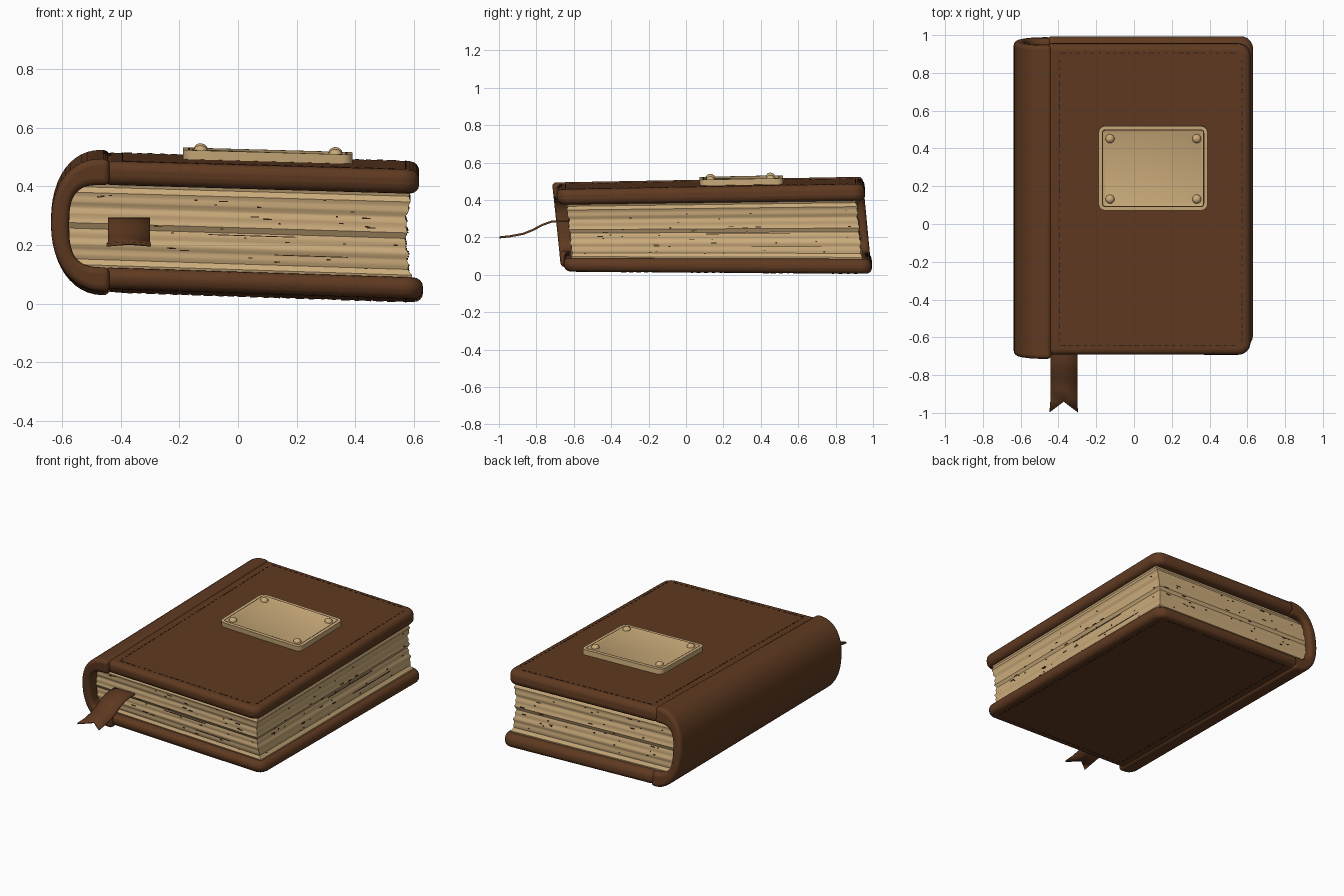
import bpy, bmesh, math, random
from mathutils import Matrix, Vector

random.seed(4)
if "Cube" in bpy.data.objects:
    bpy.data.objects.remove(bpy.data.objects["Cube"], do_unlink=True)


def material(name, rgb):
    m = bpy.data.materials.new(name)
    m.use_nodes = True
    m.diffuse_color = (*rgb, 1)
    m.node_tree.nodes["Principled BSDF"].inputs["Base Color"].default_value = (*rgb, 1)
    return m


LEATHER = material("brown leather", (0.115, 0.042, 0.015))
PAPER = material("cream paper", (0.60, 0.41, 0.20))
BRASS = material("pale brass", (0.58, 0.40, 0.19))
DARK = material("dark seam", (0.035, 0.017, 0.008))

LOW, HIGH = 0.032, 0.485      # outer faces of the two boards


def settle(co):
    """Lean the flat book slightly, as if worn by use."""
    x, y, z = co
    t = (z - LOW) / (HIGH - LOW)
    low, high = -0.033 * x - 0.007 * y, -0.028 * x + 0.018 * y
    return Vector((x, y - 0.1 * (z - 0.05), z + low + (high - low) * t))


def finish(name, bm, mats, bevel=0, lean=True, segments=4):
    bmesh.ops.recalc_face_normals(bm, faces=bm.faces)
    if lean:
        for v in bm.verts:
            v.co = settle(v.co)
    me = bpy.data.meshes.new(name)
    bm.to_mesh(me)
    bm.free()
    for m in mats:
        me.materials.append(m)
    ob = bpy.data.objects.new(name, me)
    bpy.context.collection.objects.link(ob)
    if bevel:
        b = ob.modifiers.new("Rounded edges", "BEVEL")
        b.width, b.segments = bevel, segments
        b.limit_method, b.angle_limit = "ANGLE", math.radians(40)
    bpy.ops.object.select_all(action="DESELECT")
    ob.select_set(True)
    bpy.context.view_layer.objects.active = ob
    bpy.ops.object.shade_smooth_by_angle(angle=math.radians(35))
    return ob


def prism(points, offset):
    """Close a profile and extrude it by the offset."""
    bm = bmesh.new()
    face = bm.faces.new([bm.verts.new(p) for p in points])
    new = bmesh.ops.extrude_face_region(bm, geom=[face])["geom"]
    bmesh.ops.translate(bm, vec=offset, verts=[v for v in new if isinstance(v, bmesh.types.BMVert)])
    return bm


def rounded_plan(x0, x1, y0, y1, z, left, right, steps=6):
    pts = []
    for cx, cy, r, start in ((x1, y1, right, 0), (x0, y1, left, 90),
                             (x0, y0, left, 180), (x1, y0, right, 270)):
        ox = cx - r if cx == x1 else cx + r
        oy = cy - r if cy == y1 else cy + r
        for i in range(steps + 1 if r else 1):
            a = math.radians(start + 90 * i / steps)
            pts.append((ox + r * math.cos(a), oy + r * math.sin(a), z))
    return pts


def add_box(bm, centre, size):
    bmesh.ops.create_cube(bm, size=1, matrix=Matrix.Translation(centre) @ Matrix.Diagonal((*size, 1)))


# Cover boards
for name, z, thick, right in (("bottom_board", LOW, 0.075, 0.63), ("top_board", 0.4, 0.085, 0.617)):
    bm = prism(rounded_plan(-0.465, right, -0.652, 0.995, z, 0, 0.065), (0, 0, thick))
    finish(name, bm, [LEATHER], 0.032)


# Curved spine: outer and inner arcs joined into a C profile
def arc(rx, rz, cz, power, n=24):
    for i in range(n + 1):
        a = math.pi * (0.5 + i / n)
        c, s = math.cos(a), math.sin(a)
        yield (-0.46 - rx * abs(c) ** (2 / power), -0.672,
               cz + rz * math.copysign(abs(s) ** (2 / power), s))


outer = list(arc(0.177, 0.236, 0.257, 2.2))
inner = list(arc(0.115, 0.146, 0.253, 3))
outer = [(-0.437, -0.672, outer[0][2])] + outer + [(-0.437, -0.672, outer[-1][2])]
inner = [(-0.437, -0.672, inner[0][2])] + inner + [(-0.437, -0.672, inner[-1][2])]
finish("spine", prism(outer + inner[::-1], (0, 1.66, 0)), [LEATHER], 0.022)


# Page block: stacked outlines with rippled edges and a hollow fore edge
def page_limits(z):
    u = min(1, abs(z - 0.253) / 0.155)
    ripple = 0.003 * math.sin(75 * z) + 0.003 * math.sin(170 * z + 1)
    left = -0.46 - 0.12 * (1 - u ** 3) ** (1 / 3)
    return left, 0.572 + 0.02 * u * u + ripple, -0.602 - ripple, 0.945 + ripple


bm = bmesh.new()
rings = []
for i in range(33):
    z = 0.095 + 0.315 * i / 32
    x0, x1, y0, y1 = page_limits(z)
    rings.append([bm.verts.new((x, y, z)) for x, y in ((x0, y0), (x1, y0), (x1, y1), (x0, y1))])
for a, b in zip(rings, rings[1:]):
    for k in range(4):
        bm.faces.new((a[k], a[(k + 1) % 4], b[(k + 1) % 4], b[k]))
bm.faces.new(rings[0])
bm.faces.new(rings[-1])
finish("page_block", bm, [PAPER])

# Aged flecks and gaps between pages
bm = bmesh.new()
for i in range(110):
    z = random.uniform(0.13, 0.37)
    x0, x1, y0, y1 = page_limits(z)
    length = random.choice((0.008, 0.01, 0.015, 0.03))
    if i % 3 == 0:
        add_box(bm, (x1, random.uniform(-0.55, 0.9), z), (0.006, length, 0.004))
    else:
        y = y0 if i % 3 == 1 else y1
        add_box(bm, (random.uniform(-0.48, 0.54), y, z), (length, 0.006, 0.004))
for z, x, length in ((0.235, 0.05, 0.3), (0.17, 0.25, 0.25)):
    add_box(bm, (x, page_limits(z)[2], z), (length, 0.006, 0.003))
    add_box(bm, (page_limits(z)[1], x + 0.3, z), (0.006, length * 1.5, 0.003))
finish("page_flecks", bm, [DARK])

# Worn stitching around both covers
bm = bmesh.new()
for z in (LOW, HIGH):
    for y in (-0.6, 0.95):
        for i in range(24):
            add_box(bm, (-0.375 + 0.039 * i, y, z), (random.uniform(0.01, 0.032), 0.005, 0.004))
    for x in (-0.395, 0.572):
        for i in range(38):
            add_box(bm, (x, -0.575 + 0.04 * i, z), (0.005, random.uniform(0.01, 0.033), 0.004))
finish("cover_stitching", bm, [DARK])

# Label plate with a dark inlaid line
bm = prism(rounded_plan(-0.188, 0.39, 0.118, 0.565, 0.478, 0.035, 0.035, 3), (0, 0, 0.038))
bm.normal_update()
top = max(bm.faces, key=lambda f: f.calc_center_median().z)
bmesh.ops.inset_region(bm, faces=[top], thickness=0.018)
line = bmesh.ops.inset_region(bm, faces=[top], thickness=0.006)["faces"]
for f in line:
    f.material_index = 1
bmesh.ops.inset_region(bm, faces=[top], thickness=0.006, depth=-0.003)
finish("label_plate", bm, [BRASS, DARK])

# Rivets on the plate corners
bm = bmesh.new()
for x in (-0.127, 0.332):
    for y in (0.178, 0.498):
        bmesh.ops.create_uvsphere(bm, u_segments=16, v_segments=8, radius=0.024,
                                  matrix=Matrix.Translation((x, y, 0.512)) @ Matrix.Diagonal((1, 1, 0.85, 1)))
finish("plate_rivets", bm, [BRASS])

# Ribbon bookmark with a forked tip
path = [(-0.55, 0.285), (-0.66, 0.288), (-0.72, 0.284), (-0.77, 0.266),
        (-0.82, 0.239), (-0.87, 0.219), (-0.94, 0.206)]
bm = bmesh.new()
rows = [[bm.verts.new((x, y, z)) for x in (-0.443, -0.372, -0.299)] for y, z in path]
tips = [bm.verts.new((x, -0.997, 0.2)) for x in (-0.448, -0.297)]
for a, b in zip(rows, rows[1:]):
    for k in range(2):
        bm.faces.new((a[k], a[k + 1], b[k + 1], b[k]))
end = rows[-1]
bm.faces.new((end[0], end[1], tips[0]))
bm.faces.new((end[1], end[2], tips[1]))
ribbon = finish("ribbon_bookmark", bm, [LEATHER], lean=False)
solid = ribbon.modifiers.new("Thickness", "SOLIDIFY")
solid.thickness, solid.offset = 0.011, 0
